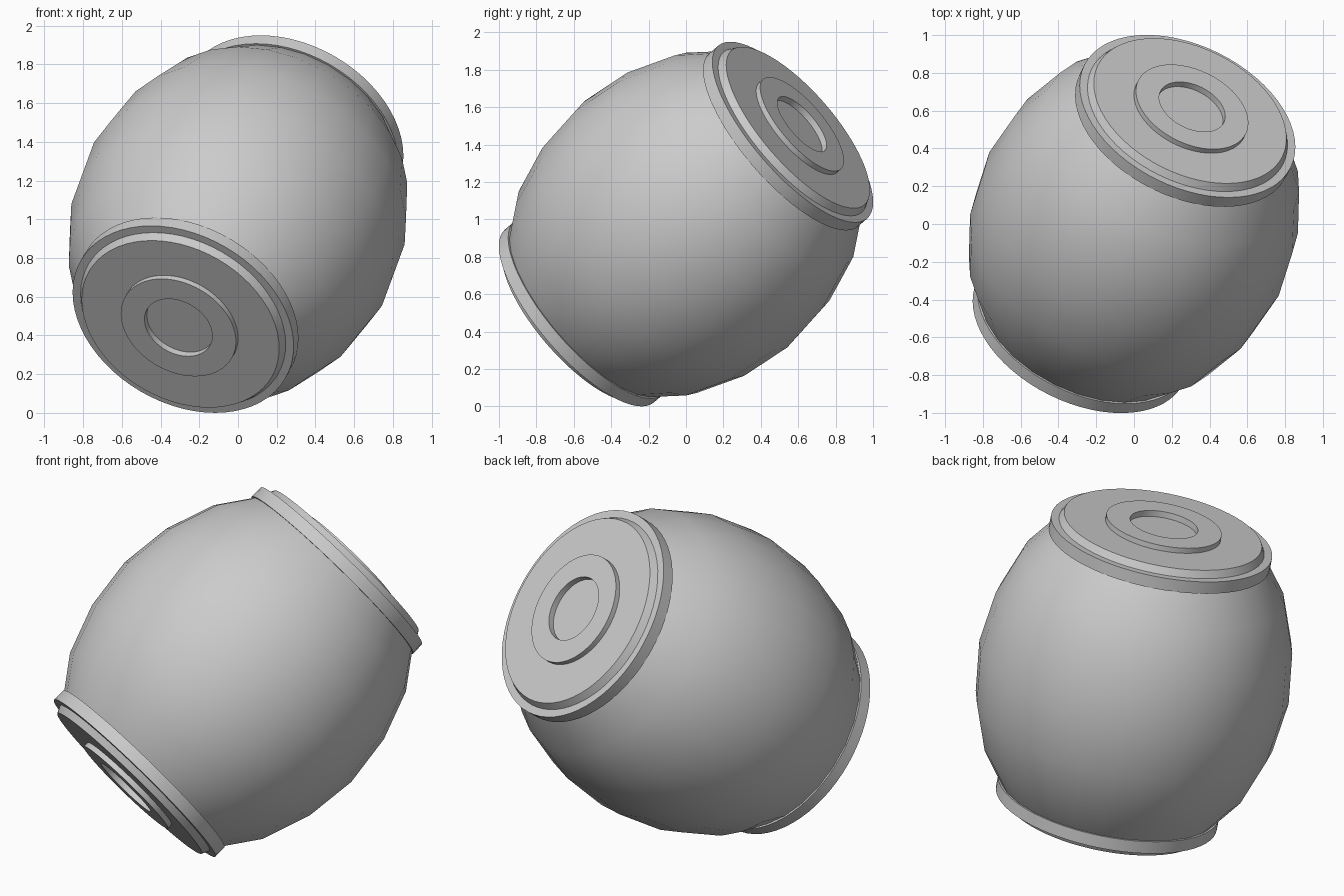
import bpy, bmesh, math
from mathutils import Vector

old = bpy.data.objects.get("Cube")
if old:
    bpy.data.objects.remove(old, do_unlink=True)

AXIS = Vector((0.352, 0.709, 0.611)).normalized()
CENTRE = Vector((0, 0, 0.975))

grey = bpy.data.materials.new("plain grey")
grey.use_nodes = True
colour = (0.6, 0.6, 0.6, 1)
grey.diffuse_color = colour
grey.node_tree.nodes["Principled BSDF"].inputs["Base Color"].default_value = colour


def lathe(name, profile, axis, sides):
    """Turn a (radius, height) profile around a tilted axis."""
    bm = bmesh.new()
    verts = [bm.verts.new((r, 0, h)) for r, h in profile]
    edges = [bm.edges.new(pair) for pair in zip(verts, verts[1:])]
    bmesh.ops.spin(bm, geom=verts + edges, cent=(0, 0, 0), axis=(0, 0, 1),
                   angle=math.tau, steps=sides, use_merge=True)
    bmesh.ops.remove_doubles(bm, verts=bm.verts, dist=0.0005)
    bmesh.ops.recalc_face_normals(bm, faces=bm.faces)
    mesh = bpy.data.meshes.new(name)
    bm.to_mesh(mesh)
    bm.free()
    mesh.materials.append(grey)
    obj = bpy.data.objects.new(name, mesh)
    bpy.context.collection.objects.link(obj)
    obj.rotation_mode = 'QUATERNION'
    obj.rotation_quaternion = axis.to_track_quat('Z', 'Y')
    obj.location = CENTRE
    bpy.ops.object.select_all(action='DESELECT')
    obj.select_set(True)
    bpy.context.view_layer.objects.active = obj
    bpy.ops.object.shade_smooth_by_angle(angle=math.radians(35))
    return obj


# Bulging barrel body, symmetric about its middle, closed inside the caps
half = [(0.855, 0), (0.82, 0.29), (0.725, 0.56), (0.59, 0.75), (0, 0.75)]
body = [(r, -h) for r, h in reversed(half[1:])] + half
lathe("barrel_body", body, AXIS, 28)

# End caps: flange, tapered step, raised ring and shallow round recess
cap = [(0, 0.735), (0.61, 0.735), (0.61, 0.805), (0.566, 0.805),
       (0.545, 0.845), (0.318, 0.845), (0.318, 0.875), (0.187, 0.875),
       (0.187, 0.84), (0, 0.84)]
lathe("upper_cap", cap, AXIS, 64)
lathe("lower_cap", cap, -AXIS, 64)
